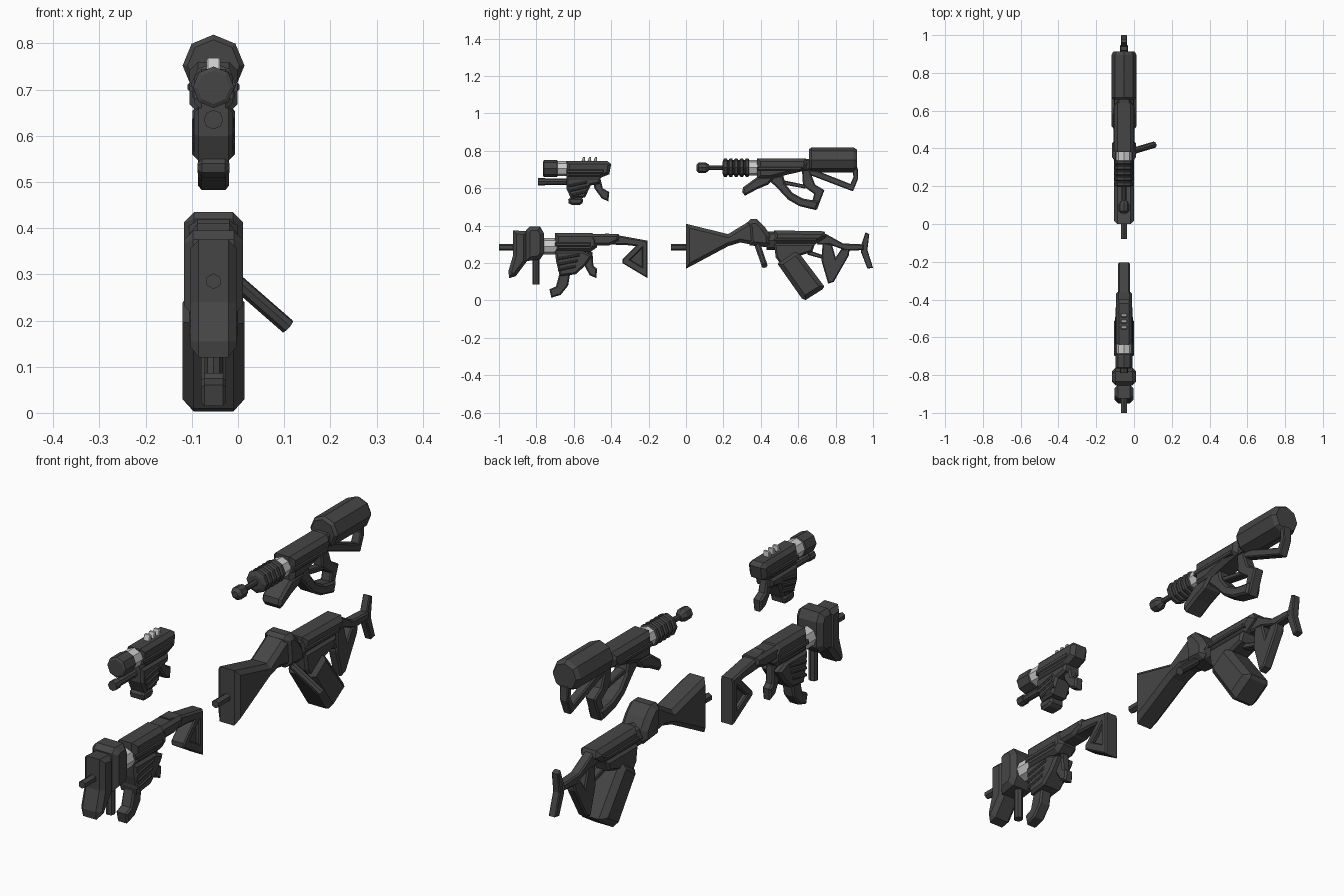
import bpy, bmesh, math
from mathutils import Vector

if "Cube" in bpy.data.objects:
    bpy.data.objects.remove(bpy.data.objects["Cube"])

CX = -0.053  # shared centre plane of the four weapons


def material(name, v):
    m = bpy.data.materials.new(name)
    m.diffuse_color = (v, v, v, 1)
    m.use_nodes = True
    m.node_tree.nodes["Principled BSDF"].inputs["Base Color"].default_value = m.diffuse_color
    return m


DARK, LIGHT = material("dark_metal", 0.06), material("light_metal", 0.55)


def finish(name, bm, mat):
    bmesh.ops.recalc_face_normals(bm, faces=bm.faces)
    me = bpy.data.meshes.new(name)
    bm.to_mesh(me)
    bm.free()
    me.materials.append(mat)
    ob = bpy.data.objects.new(name, me)
    bpy.context.collection.objects.link(ob)
    return ob


def plate(name, pts, w, c=0.8, d=None, mat=DARK):
    """Side profile (y, z) extruded to half width w with chamfered sides; hundredths."""
    d = c if d is None else d
    h = (w - d) / 100
    bm = bmesh.new()
    face = bm.faces.new([bm.verts.new((CX - h, y / 100, z / 100)) for y, z in pts])
    new = bmesh.ops.extrude_face_region(bm, geom=[face], use_keep_orig=True)["geom"]
    bmesh.ops.translate(bm, vec=(2 * h, 0, 0),
                        verts=[v for v in new if isinstance(v, bmesh.types.BMVert)])
    bmesh.ops.recalc_face_normals(bm, faces=bm.faces)
    caps = [f for f in bm.faces if abs(f.normal.x) > 0.9]
    bmesh.ops.inset_individual(bm, faces=caps, thickness=c / 100, depth=d / 100,
                               use_even_offset=True)
    return finish(name, bm, mat)


def tube(name, z, stations, sides=8, mat=DARK):
    """Faceted tube along y through (y, radius) stations; hundredths."""
    bm = bmesh.new()
    rings = []
    for y, r in stations:
        ang = [2 * math.pi * i / sides for i in range(sides)]
        rings.append([bm.verts.new((CX + r / 100 * math.sin(a), y / 100,
                                    (z + r * math.cos(a)) / 100)) for a in ang])
    for a, b in zip(rings, rings[1:]):
        for i in range(sides):
            j = (i + 1) % sides
            bm.faces.new((a[i], a[j], b[j], b[i]))
    bm.faces.new(rings[0])
    bm.faces.new(rings[-1])
    return finish(name, bm, mat)


def rod(name, a, b, r, sides=8):
    a, b = Vector(a), Vector(b)
    bpy.ops.mesh.primitive_cylinder_add(vertices=sides, radius=r, depth=(b - a).length,
                                        location=(a + b) / 2)
    ob = bpy.context.object
    ob.rotation_mode = 'QUATERNION'
    ob.rotation_quaternion = (b - a).to_track_quat('Z', 'Y')
    ob.name = name
    ob.data.materials.append(DARK)


# --- pistol ---
plate("pistol_receiver", [(-64, 74.5), (-42, 74.5), (-40, 73), (-41, 67.5), (-46, 65.5),
                          (-64, 65.5)], 4.2, 1.6)
plate("pistol_side_rail", [(-64, 70), (-44, 70), (-44, 68), (-64, 68)], 4.6, 0.4)
plate("pistol_frame", [(-64, 66), (-45.5, 66), (-46, 62.5), (-51, 61.5), (-54, 55),
                       (-61.5, 54.5), (-64, 60)], 4.2, 1)
for i in range(3):
    y = -62.5 + i * 0.8
    plate("pistol_frame_rib", [(y, 62 - 2.5 * i), (-53, 64 - 2.5 * i), (-53, 62.6 - 2.5 * i),
                               (y, 60.6 - 2.5 * i)], 4.7, 0.4)
    s = -56 + i * 3.2
    plate("pistol_sight_fin", [(s, 74), (s + 1, 76.8), (s + 2, 76.8), (s + 2.2, 74)], 1.5, 0.3,
          mat=LIGHT)
plate("pistol_drum", [(-63, 54), (-62, 55), (-56, 55), (-55, 54), (-55.3, 52), (-57, 51),
                      (-61, 51), (-62.7, 52)], 3.5, 1)
plate("pistol_grip", [(-50, 66), (-46, 66), (-44.5, 60), (-41, 58), (-41.5, 53), (-45, 54.5),
                      (-49, 60)], 2, 0.7)
tube("pistol_collar", 70.5, [(-69, 4), (-63.5, 4)], mat=LIGHT)
tube("pistol_barrel", 70.5, [(-76.5, 3.6), (-76, 4.5), (-69, 4.5), (-68.5, 3.8)])
tube("pistol_lower_barrel", 63.5, [(-79, 2.1), (-75.5, 2.1), (-75.5, 1.7), (-63, 1.7)])

# --- submachine gun ---
tube("smg_barrel", 28.5, [(-100, 1.7), (-80, 1.7)], 6)
plate("smg_front_shroud", [(-92.5, 37.5), (-85, 37), (-85, 21), (-91, 13), (-94.5, 12),
                           (-95, 15.5), (-92.5, 24)], 5, 1.8)
plate("smg_shroud_block", [(-85.5, 37.5), (-83.5, 39.5), (-78, 39.5), (-76, 36), (-76, 25),
                           (-78, 22), (-85.5, 21)], 6.4, 2)
rod("smg_foregrip", (CX, -0.802, 0.085), (CX, -0.802, 0.23), 0.019)
tube("smg_collar", 29, [(-77, 4.4), (-69, 4.4)], mat=LIGHT)
plate("smg_receiver", [(-70, 36), (-50, 36), (-47.5, 33), (-47.5, 28.5), (-51, 26),
                       (-70, 26)], 4.8, 1.8)
plate("smg_side_rail", [(-70, 31), (-51, 31), (-51, 29), (-70, 29)], 5.2, 0.4)
plate("smg_rear_receiver", [(-54, 35.5), (-36, 35.5), (-35.5, 32), (-41, 29.5), (-54, 29.5)],
      4.2, 1.3)
plate("smg_mag_housing", [(-70, 26.5), (-55.5, 26.5), (-50, 24), (-54, 18.5), (-59, 14),
                          (-67.5, 13), (-69.5, 21)], 4.8, 1)
for i in range(3):
    z = 23 - 3 * i
    plate("smg_housing_rib", [(-68.5, z), (-57 - i, z + 2), (-57 - i, z + 0.6),
                              (-68.5, z - 1.4)], 5.3, 0.4)
plate("smg_magazine", [(-67.5, 15), (-62, 14), (-63, 8), (-67, 3), (-72, 1.5), (-73, 6),
                       (-69.5, 7.5)], 2.7, 0.7)
plate("smg_grip", [(-55.5, 26), (-50, 26), (-49.5, 18.5), (-47.5, 17), (-48, 12),
                   (-51.5, 13.5), (-54.5, 19)], 2, 0.7)
plate("smg_stock_arm", [(-43, 36), (-36, 34.8), (-20.5, 32), (-20.5, 28), (-30, 29.5),
                        (-42, 30)], 3.2, 0.8)
plate("smg_stock_butt", [(-23.5, 31), (-20.5, 31), (-20.5, 12), (-23.5, 14)], 3.2, 0.5)
plate("smg_stock_lower_bar", [(-21, 12.2), (-34, 20), (-34, 22), (-31, 22.5), (-21, 16.5)],
      3.2, 0.5)
plate("smg_stock_front_bar", [(-34, 20.5), (-34, 22), (-25, 31), (-21.5, 30), (-30.5, 21)],
      3.2, 0.5)
plate("smg_stock_panel", [(-32, 21), (-22, 30), (-22, 15)], 1.4, 0.3)

# --- heavy gun ---
tube("heavy_barrel", 28.5, [(-8, 1.8), (3, 1.8)], 6)
plate("heavy_handguard", [(0, 41), (22.5, 35.5), (34, 42.5), (38, 42.5), (42, 38.5), (45, 35),
                          (45, 30), (43, 28.5), (29, 31), (22.5, 29), (0, 17)], 5.3, 1.8)
plate("heavy_handguard_collar", [(33, 42), (34.5, 43.5), (38, 43.5), (42, 39.5), (45, 35),
                                 (45, 30), (43, 28.5), (34, 29.5)], 6.4, 2.2)
rod("heavy_side_grip", (-0.01, 0.385, 0.29), (0.108, 0.42, 0.187), 0.017)
tube("heavy_collar", 32, [(43, 5), (48, 5)])
plate("heavy_receiver", [(47, 37.5), (74, 37), (75, 34), (69, 30), (47, 30)], 5, 1.8)
plate("heavy_side_rail", [(47, 33.4), (70, 33.4), (70, 31.6), (47, 31.6)], 5.4, 0.4)
plate("heavy_frame", [(47, 30.5), (69, 30.5), (67.5, 26), (61, 24), (51, 19), (48, 23)],
      5, 1)
plate("heavy_magazine", [(49, 19.5), (50, 21), (58, 26.5), (60, 26), (74, 7.5), (73, 6),
                         (64, 0.3), (62, 1)], 6.7, 2.4)
plate("heavy_grip", [(73, 31), (78, 30), (80, 23), (83, 27.5), (87.5, 27.5), (87, 24),
                     (79, 10), (76, 9), (72.5, 21)], 2.2, 0.6)
plate("heavy_trigger_guard", [(65, 27), (74, 24), (74, 22), (65, 24.5)], 1.8, 0.4)
plate("heavy_stock_arm", [(72, 36.5), (75, 35.5), (84, 30.5), (95, 30), (95, 27), (86, 26.5),
                          (77, 29.8), (70, 30)], 2.2, 0.6)
plate("heavy_butt", [(96, 36.5), (98, 35.5), (97, 27), (100, 17.5), (97, 17), (93.5, 26),
                     (93.5, 29)], 1.7, 0.4)

# --- long rifle ---
tube("rifle_muzzle", 71, [(5.5, 1.4), (6.8, 2.8), (10.5, 2.8), (12, 1.8), (12.5, 1.2),
                          (21, 1.2)])
ribs = [(19.5, 3)]
for i in range(5):
    y = 20 + i * 2.9
    ribs += [(y, 4.3), (y + 0.4, 4.9), (y + 1.8, 4.9), (y + 2.2, 4), (y + 2.8, 4)]
tube("rifle_ribbed_shroud", 71, ribs)
tube("rifle_collar", 71, [(33, 4.2), (39, 4.2)], mat=LIGHT)
plate("rifle_receiver", [(38, 76), (64, 76), (65, 73), (64, 69.5), (53, 67), (45, 65),
                         (38, 65)], 5.2, 1.8)
plate("rifle_side_rail", [(38, 71.5), (62, 71.5), (62, 69.6), (38, 69.6)], 5.6, 0.4)
plate("rifle_front_fin", [(30.5, 60.5), (38, 66), (48, 66.5), (44, 62), (38, 59.5),
                          (31.5, 56), (30, 58)], 4.6, 1)
plate("rifle_lower_arm", [(42, 66), (52, 67), (53, 62.5), (57, 57.5), (62.5, 54.5), (71, 53),
                          (69.5, 48.3), (60.5, 50.5), (54.5, 54), (48, 61)], 3.4, 0.8)
plate("rifle_grip", [(62, 70), (66, 70), (69, 62), (74, 59), (70, 48.5), (67, 51),
                     (68.5, 57), (65, 59.5), (62.5, 62)], 2.4, 0.6)
plate("rifle_trigger_guard", [(51, 64.5), (64, 61.8), (64, 59.8), (52, 62)], 2, 0.4)
plate("rifle_stock_neck", [(60, 75), (68, 76), (68, 70), (60, 69)], 3.5, 0.8)
tube("rifle_rear_tank", 75.2, [(65.8, 5.6), (67, 6.7), (89.5, 6.7), (91.3, 5.6)])
plate("rifle_stock_lower_bar", [(64, 70), (71, 69), (90, 61.5), (89.3, 58.4), (88, 58.8),
                                (66, 67.2)], 2, 0.5)
plate("rifle_stock_rear_bar", [(89.3, 58.4), (87.2, 60.5), (89.5, 66), (89, 71), (91.8, 71),
                               (92, 65)], 2, 0.4)
